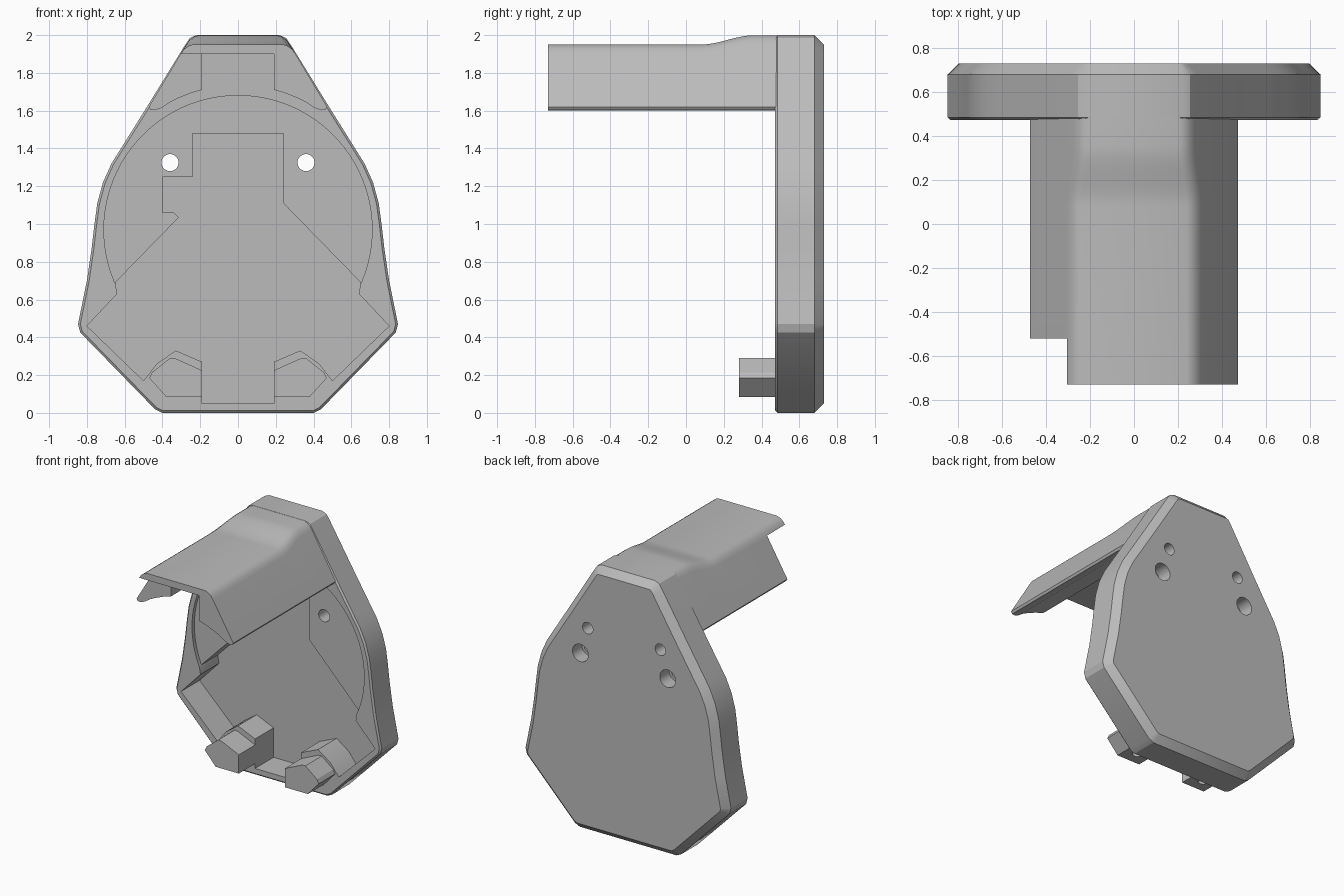
import bpy, bmesh, math
from mathutils import Vector

cube = bpy.data.objects.get("Cube")
if cube:
    bpy.data.objects.remove(cube, do_unlink=True)

grey = bpy.data.materials.new("plain grey")
grey.use_nodes = True
grey.diffuse_color = (0.5, 0.5, 0.5, 1)
grey.node_tree.nodes["Principled BSDF"].inputs["Base Color"].default_value = (0.5, 0.5, 0.5, 1)


def loft(name, sections):
    """Skin a list of (y, [(x, z), ...]) outlines into a closed solid."""
    bm = bmesh.new()
    rings = [[bm.verts.new((x, y, z)) for x, z in pts] for y, pts in sections]
    n = len(rings[0])
    for a, b in zip(rings, rings[1:]):
        for i in range(n):
            j = (i + 1) % n
            bm.faces.new((a[i], a[j], b[j], b[i]))
    bm.faces.new(rings[0])
    bm.faces.new(rings[-1])
    bmesh.ops.recalc_face_normals(bm, faces=bm.faces)
    mesh = bpy.data.meshes.new(name)
    bm.to_mesh(mesh)
    bm.free()
    ob = bpy.data.objects.new(name, mesh)
    bpy.context.collection.objects.link(ob)
    mesh.materials.append(grey)
    return ob


def prism(name, pts, y0, y1):
    return loft(name, [(y0, pts), (y1, pts)])


def disc(cx, cz, r, n=40):
    return [(cx + r * math.cos(2 * math.pi * i / n), cz + r * math.sin(2 * math.pi * i / n))
            for i in range(n)]


def mirrored(half):
    return half + [(-x, z) for x, z in reversed(half)]


def rect(x0, x1, z0, z1):
    return [(x0, z0), (x1, z0), (x1, z1), (x0, z1)]


def inset(pts, d):
    """Offset a counter-clockwise outline inwards by d."""
    out = []
    n = len(pts)
    for i in range(n):
        p0, p, p1 = (Vector(pts[k % n]) for k in (i - 1, i, i + 1))
        e0, e1 = (p - p0).normalized(), (p1 - p).normalized()
        m = Vector((-e0.y - e1.y, e0.x + e1.x))
        out.append(tuple(p + m * (d / (1 + e0.dot(e1)))))
    return out


def cut(ob, cutter):
    mod = ob.modifiers.new("cut", "BOOLEAN")
    mod.operation = "DIFFERENCE"
    mod.solver = "EXACT"
    mod.object = cutter
    bpy.context.view_layer.objects.active = ob
    bpy.ops.object.modifier_apply(modifier=mod.name)
    bpy.data.objects.remove(cutter, do_unlink=True)


def smooth(ob):
    bpy.ops.object.select_all(action="DESELECT")
    ob.select_set(True)
    bpy.context.view_layer.objects.active = ob
    bpy.ops.object.shade_smooth_by_angle(angle=math.radians(25))


# Housing shell with chamfered back edge and softened front edge
outline = mirrored([(0.40, 0), (0.44, 0.02), (0.835, 0.425), (0.847, 0.47), (0.80, 0.70),
                    (0.775, 0.87), (0.76, 1.0), (0.745, 1.11), (0.715, 1.22), (0.67, 1.32),
                    (0.62, 1.40), (0.47, 1.64), (0.285, 1.94), (0.255, 1.985), (0.22, 2.0)])
housing = loft("housing", [(0.472, inset(outline, 0.012)), (0.484, outline),
                           (0.68, outline), (0.73, inset(outline, 0.05))])

# Shallow round recess, deep pocket and side notch
cut(housing, prism("round_recess", disc(0, 0.97, 0.71, 96), 0.3, 0.50))
pocket = mirrored([(0.19, 0.05), (0.19, 0.27), (0.33, 0.33), (0.43, 0.26), (0.50, 0.17),
                   (0.80, 0.46), (0.64, 0.63), (0.65, 0.69), (0.24, 1.11), (0.24, 1.48)])
cut(housing, prism("deep_pocket", pocket, 0.3, 0.69))
notch = [(-0.40, 1.25), (-0.20, 1.25), (-0.20, 1.12), (-0.31, 1.03), (-0.34, 1.06), (-0.40, 1.06)]
cut(housing, prism("side_notch", notch, 0.3, 0.685))

# Screw holes: counterbored through holes and blind holes above
for s in (-1, 1):
    cut(housing, prism("screw_hole", disc(s * 0.36, 1.325, 0.045), 0.3, 0.9))
    cut(housing, prism("counterbore", disc(s * 0.36, 1.325, 0.065), 0.62, 0.9))
    cut(housing, prism("blind_hole", disc(s * 0.30, 1.525, 0.043), 0.60, 0.9))
smooth(housing)


# Hood: channel with wedge-shaped sides, stepping up towards the housing
def hood_section(h):
    def side(z):
        return 0.472 + (1.62 - z) * 0.6
    return mirrored([(0.19, 1.9), (0.19, 1.711), (0.25, 1.693), (0.31, 1.669), (0.36, 1.645),
                     (0.405, 1.615), (0.44, 1.602), (0.462, 1.604), (0.472, 1.62),
                     (side(h - 0.05), h - 0.05), (side(h - 0.025) - 0.002, h - 0.025),
                     (side(h) - 0.012, h - 0.007), (side(h) - 0.035, h)])


steps = 12
sections = [(-0.73, hood_section(1.95))]
for i in range(steps + 1):
    t = i / steps
    sections.append((0.08 + 0.28 * t, hood_section(1.95 + 0.049 * t * t * (3 - 2 * t))))
sections.append((0.50, hood_section(1.999)))
hood = loft("hood", sections)
cut(hood, prism("corner_cut", rect(-0.8, -0.312, 1.4, 2.2), -0.9, -0.52))
cut(hood, prism("wedge_cut", rect(-0.35, -0.15, 1.4, 1.9), -0.9, -0.52))
smooth(hood)

# Feet with a small hole underneath
for s, label in ((1, "left"), (-1, "right")):
    pts = [(0.19, 0.085), (0.38, 0.085), (0.47, 0.185), (0.455, 0.215), (0.36, 0.29),
           (0.335, 0.29), (0.19, 0.225)]
    foot = prism(label + "_foot", [(s * x, z) for x, z in pts], 0.28, 0.52)
    bpy.ops.mesh.primitive_cylinder_add(radius=0.035, depth=0.12, location=(s * 0.29, 0.38, 0.09))
    cut(foot, bpy.context.object)
    smooth(foot)
